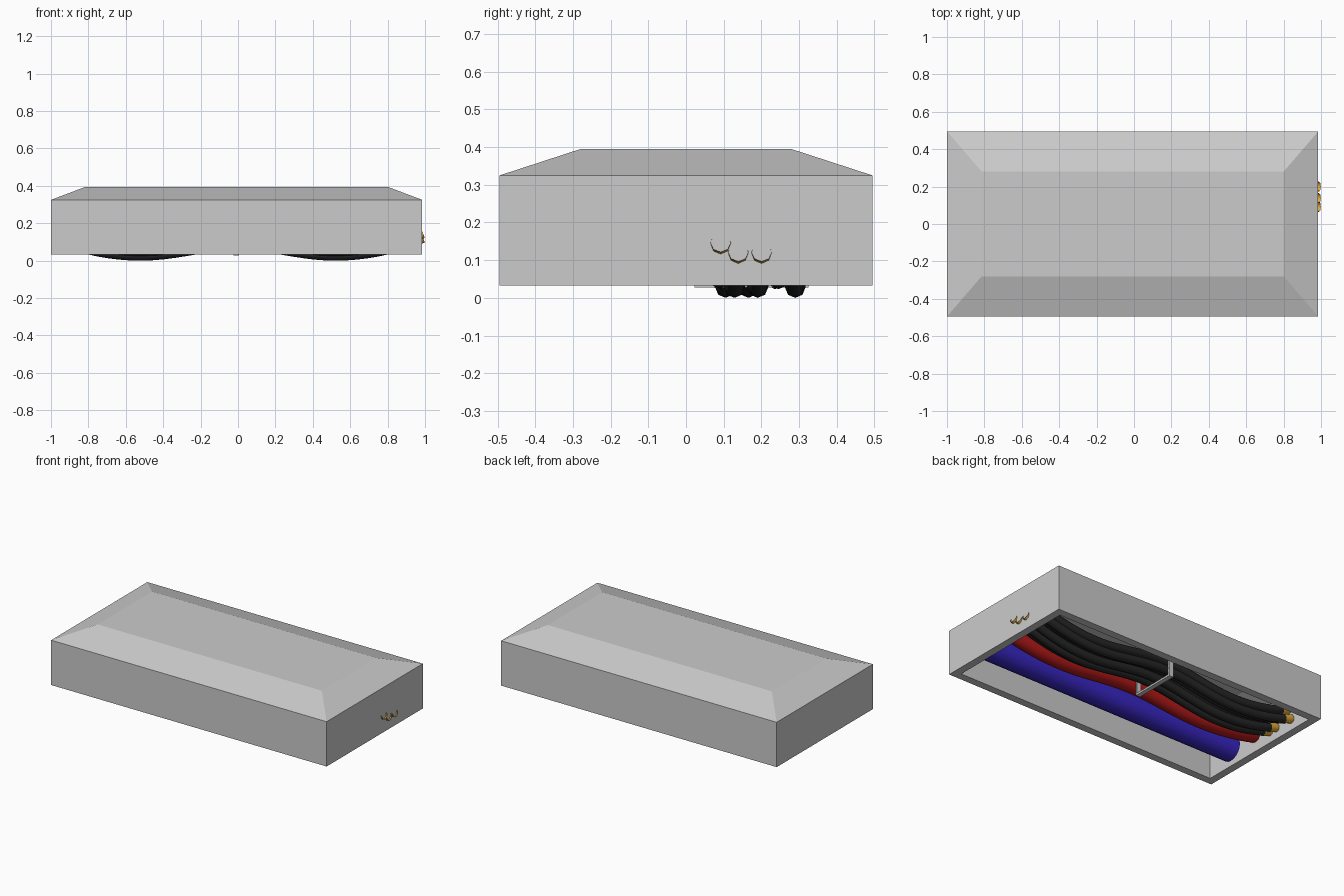
import bpy, bmesh, math

if "Cube" in bpy.data.objects:
    bpy.data.objects.remove(bpy.data.objects["Cube"])


def material(name, rgb):
    m = bpy.data.materials.new(name)
    m.diffuse_color = (*rgb, 1)
    m.use_nodes = True
    m.node_tree.nodes["Principled BSDF"].inputs["Base Color"].default_value = m.diffuse_color
    return m


BLACK = material("black_rubber", (0.02, 0.02, 0.02))
COPPER = material("copper", (0.75, 0.40, 0.04))
RED = material("red_plastic", (0.45, 0.01, 0.01))
BLUE = material("blue_plastic", (0.04, 0.02, 0.55))


def add_mesh(name, bm):
    bmesh.ops.recalc_face_normals(bm, faces=bm.faces)
    me = bpy.data.meshes.new(name)
    bm.to_mesh(me)
    bm.free()
    ob = bpy.data.objects.new(name, me)
    bpy.context.collection.objects.link(ob)
    return ob


def tube(name, points, radius, mat, res=2):
    """Open-ended round tube along a list of points."""
    cu = bpy.data.curves.new(name, 'CURVE')
    cu.dimensions = '3D'
    cu.bevel_depth = radius
    cu.bevel_resolution = res
    sp = cu.splines.new('POLY')
    sp.points.add(len(points) - 1)
    for p, co in zip(sp.points, points):
        p.co = (*co, 1)
    sp.use_smooth = True
    cu.materials.append(mat)
    ob = bpy.data.objects.new(name, cu)
    bpy.context.collection.objects.link(ob)
    return ob


def sag(x):
    """Height of a cable hung at the middle and both ends."""
    u = abs(x)
    if u < 0.52:
        return 0.0275 * (1 + math.cos(math.pi * u / 0.52))
    return 0.43 * (u - 0.52) ** 2


def path(x0, x1, y0, y1, z, n, k=1.0):
    """Sagging path; y drifts linearly from y0 (x=-1) to y1 (x=1)."""
    pts = []
    for i in range(n + 1):
        x = x0 + (x1 - x0) * i / n
        pts.append((x, y0 + (y1 - y0) * (x + 1) / 2, z + k * sag(x)))
    return pts


# Cover: hollow shell with a bevelled roof, open underneath
rings = [  # x min, x max, half depth, z
    (-0.95, 0.935, 0.445, 0.033),
    (-1.0, 0.985, 0.495, 0.033),
    (-1.0, 0.985, 0.495, 0.325),
    (-0.815, 0.80, 0.28, 0.395),
    (-0.80, 0.785, 0.265, 0.345),
    (-0.95, 0.935, 0.445, 0.29),
]
bm = bmesh.new()
loops = [[bm.verts.new(c) for c in ((a, -d, z), (b, -d, z), (b, d, z), (a, d, z))]
         for a, b, d, z in rings]
for r, low in enumerate(loops):
    high = loops[(r + 1) % len(loops)]
    if r != 3:
        for i in range(4):
            j = (i + 1) % 4
            bm.faces.new((low[i], low[j], high[j], high[i]))
# roof outer and inner panels, with the inner slope closing the shell
bm.faces.new(loops[3])
bm.faces.new(loops[4])
add_mesh("cover", bm)

# Black cables with hollow copper ends: y at left, y at right, height, right end
cables = [
    (0.095, 0.139, 0.027, 0.989),
    (0.155, 0.201, 0.027, 0.989),
    (0.290, 0.290, 0.027, 0.960),
    (0.075, 0.092, 0.052, 0.989),
    (0.232, 0.250, 0.050, 0.960),
    (0.140, 0.160, 0.090, 0.955),
    (0.265, 0.270, 0.095, 0.955),
]
for n, (ya, yb, z, end) in enumerate(cables, 1):
    tube(f"cable_{n}", path(-0.90, end - 0.05, ya, yb, z, 36), 0.027, BLACK)
    tube(f"copper_end_right_{n}", path(end - 0.06, end, ya, yb, z, 2), 0.027, COPPER)
    tube(f"copper_end_left_{n}", path(-0.945, -0.89, ya, yb, z, 2), 0.028, COPPER)

# Red pipe follows the cables, blue pipe runs straight
tube("red_pipe", path(-0.94, 0.93, -0.035, -0.035, 0.09, 36, 0.7), 0.05, RED, 4)
tube("blue_pipe", [(-0.92, -0.22, 0.12), (0.93, -0.22, 0.12)], 0.08, BLUE, 8)

# Bracket: strap hanging from the roof around the cables
def box(bm, lo, hi):
    g = bmesh.ops.create_cube(bm, size=1)
    for v in g["verts"]:
        v.co = [lo[i] + (hi[i] - lo[i]) * (v.co[i] + 0.5) for i in range(3)]


bm = bmesh.new()
xa, xb, t = -0.025, 0.005, 0.012
box(bm, (xa, 0.023, 0.027), (xb, 0.325, 0.027 + t))
for y in (0.023, 0.325 - t):
    box(bm, (xa, y, 0.027 + t), (xb, y + t, 0.350))
add_mesh("bracket", bm)
